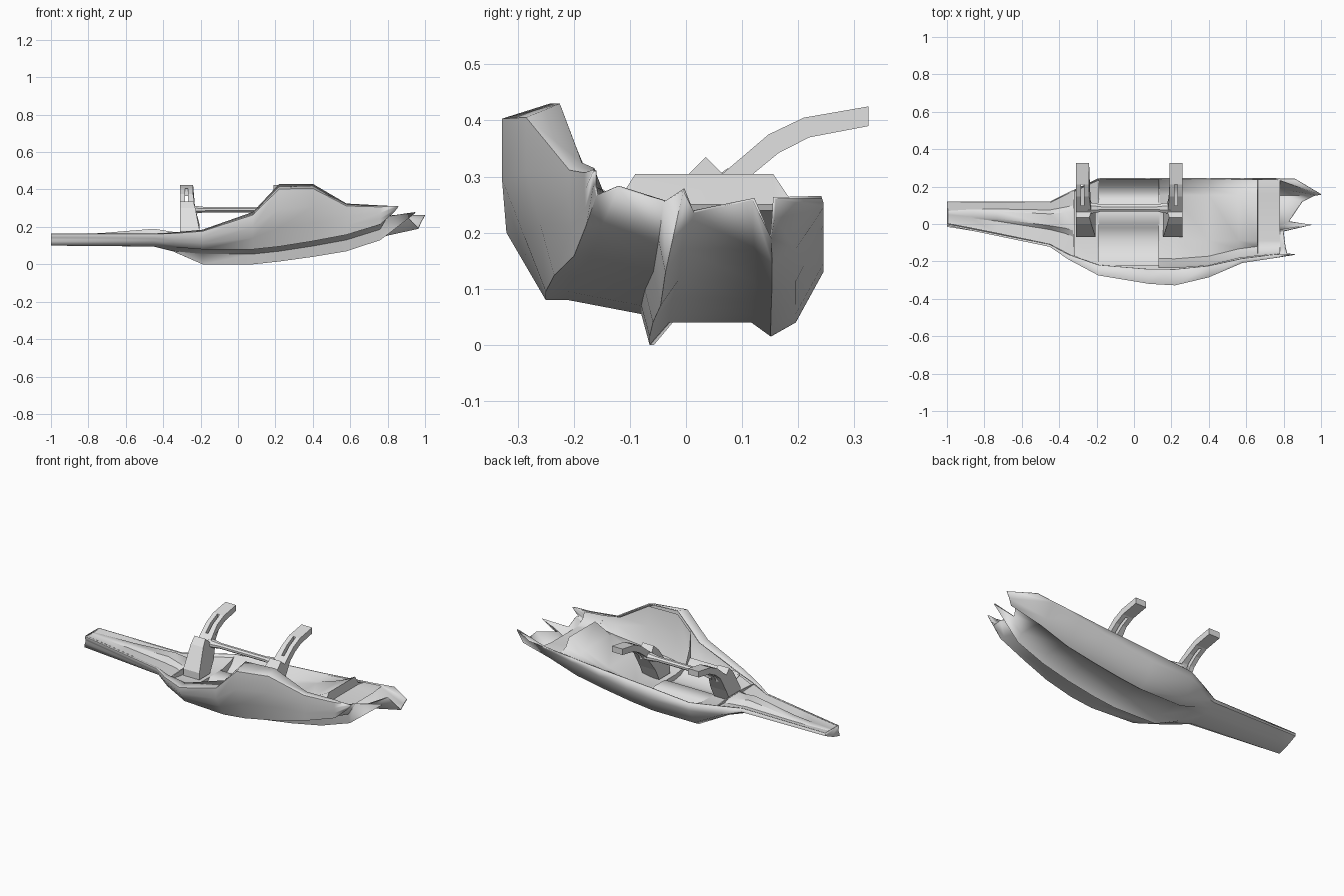
import bpy, bmesh

cube = bpy.data.objects.get("Cube")
if cube:
    bpy.data.objects.remove(cube)

grey = bpy.data.materials.new("light_grey")
grey.use_nodes = True
grey.diffuse_color = (0.75, 0.75, 0.75, 1)
grey.node_tree.nodes["Principled BSDF"].inputs["Base Color"].default_value = (0.75, 0.75, 0.75, 1)


def finish(name, bm, smooth=None):
    bmesh.ops.recalc_face_normals(bm, faces=bm.faces)
    mesh = bpy.data.meshes.new(name)
    bm.to_mesh(mesh)
    bm.free()
    mesh.materials.append(grey)
    ob = bpy.data.objects.new(name, mesh)
    bpy.context.collection.objects.link(ob)
    if smooth:
        bpy.ops.object.select_all(action='DESELECT')
        ob.select_set(True)
        bpy.context.view_layer.objects.active = ob
        bpy.ops.object.shade_smooth_by_angle(angle=smooth)
    return ob


def loft(name, sections, caps=(), closed=False, smooth=0.6):
    bm = bmesh.new()
    rows = [[bm.verts.new(p) for p in s] for s in sections]
    n = len(rows[0])
    for a, b in zip(rows, rows[1:]):
        for i in range(n if closed else n - 1):
            j = (i + 1) % n
            bm.faces.new((a[i], a[j], b[j], b[i]))
    for i in caps:
        bm.faces.new(rows[i])
    return finish(name, bm, smooth)


def plate(name, outline, x0, x1):
    return loft(name, [[(x, y, z) for y, z in outline] for x in (x0, x1)],
                caps=(0, 1), closed=True, smooth=None)


# Hull stations: x, rear y, front crease y, bulge, keel z, rear rim z, front rim z, depth scale
stations = [
    (-1, .12, 0, .008, .10, .165, .165, .35),
    (-.45, .12, -.11, .012, .095, .165, .165, .4),
    (-.35, .17, -.165, .025, .07, .17, .17, .6),
    (-.19, .245, -.23, .045, 0, .178, .185, 1),
    (.08, .245, -.25, .07, 0, .2, .28, 1),
    (.22, .245, -.25, .078, .015, .21, .43, 1),
    (.4, .245, -.235, .05, .04, .222, .43, 1.05),
    (.58, .245, -.2, .008, .07, .238, .325, 1.1),
    (.76, .245, -.178, .003, .129, .253, .315, 1.05),
]
# Underside ridges: position across the width, height above the keel
ridges = [(0, .13), (.1, .04), (.19, .015), (.26, .04), (.555, .04),
          (.626, 0), (.656, .055), (.92, .08), (1, .08)]


def hull_section(x, yr, yf, bulge, zb, zr, zf, s):
    pts = [(x, yr, zr)]
    for u, h in ridges:
        # The tail has a plain rounded underside
        rise = .16 * (u - .55) ** 2 if s < .7 else s * h
        y = yr - (yr + .25) * u + (yf + .25) * u * u
        pts.append((x, y, min(zb + rise, zr - .008)))
    z9 = pts[-1][2]
    for out, up in ((.5, .3), (1, .6), (1, .92)):
        pts.append((x, yf - bulge * out, z9 + (zf - z9) * up))
    pts.append((x, yf - bulge * .1 + .015 * min(1, s) ** 3, zf))
    return pts


# Jagged open end of the hull
teeth = [(.86, .243, .26), (1, .16, .26), (.98, .158, .225), (.965, .152, .19),
         (.9, .118, .258), (.83, .015, .235), (.95, -.005, .275), (.8, -.04, .255),
         (.81, -.12, .28), (.82, -.16, .265), (.84, -.165, .285), (.86, -.165, .31),
         (.83, -.167, .312), (.8, -.166, .313)]
hull = loft("hull_shell", [hull_section(*s) for s in stations] + [teeth], caps=(0,), smooth=1.0)
mod = hull.modifiers.new("thickness", 'SOLIDIFY')
mod.thickness = .006
mod.offset = -1

# Bowl-shaped floor climbing to a raised lip, then dropping to the jagged end
floor = []
for x, edge, mid, yf, zr, zf in ((.14, .145, .13, -.235, .2, .33), (.22, .16, .145, -.236, .205, .41),
                                 (.4, .195, .195, -.222, .217, .415), (.56, .235, .255, -.183, .233, .322),
                                 (.66, .258, .305, -.17, .24, .31), (.663, .25, .25, -.17, .24, .31),
                                 (.78, .245, .24, -.16, .25, .305)):
    floor.append([(x, .238, zr), (x, .187, edge), (x, .155, mid), (x, -.09, mid),
                  (x, yf + .05, edge), (x, yf + .012, (edge + zf) / 2), (x, yf, zf)])
loft("rear_floor", floor, smooth=0.8)

# Shallow grooved bay between the arms
bay = [(.238, .175), (.205, .13), (.17, .105), (.13, .105), (.105, .135), (.005, .135),
       (-.02, .11), (-.08, .1), (-.14, .11), (-.2, .145), (-.225, .18)]
loft("bay_floor", [[(x, y, z) for y, z in bay] for x in (-.19, .135)], smooth=0.9)

# Step closing the front of the floor
plate("floor_step", [(y, z) for _, y, z in floor[0]] +
      [(-.235, .15), (-.15, .1), (-.06, .08), (.1, .08), (.19, .09)], .132, .14)

# Tail deck with its raised spine
deck = []
for x, yr, yf, hi, lo, top in ((-.995, .117, .002, .07, .045, .161), (-.87, .117, -.022, .078, .03, .161),
                               (-.73, .117, -.05, .08, .015, .167), (-.45, .115, -.108, .075, -.03, .19),
                               (-.37, .155, -.15, .09, -.05, .177), (-.32, .178, -.175, .1, -.07, .17)):
    inset = (hi - lo) * .2
    deck.append([(x, yr, .163), (x, hi, .158), (x, hi - inset, top),
                 (x, lo + inset, top), (x, lo, .158), (x, yf, .163)])
loft("tail_deck", deck, smooth=0.5)

# Bulkheads and the ledge that carries the tail-side arm
plate("tail_bulkhead", [(.178, .165), (.08, .172), (-.08, .172), (-.172, .165),
                        (-.15, .11), (0, .08), (.15, .1)], -.325, -.318)
plate("middle_bulkhead", [(.235, .165), (.13, .135), (-.12, .135), (-.232, .165),
                          (-.21, .1), (-.05, .08), (.1, .08), (.2, .09)], -.194, -.188)
loft("arm_ledge", [[(-.32, .175, .155), (-.32, .08, .14), (-.32, -.08, .14), (-.32, -.17, .155)],
                   [(-.19, .235, .16), (-.19, .13, .135), (-.19, -.12, .135), (-.19, -.23, .16)]])

# Pair of curved arms, mirrored about the middle of the crossbar
MID = -.025
arm_outline = [(-.07, .14), (-.07, .18), (0, .3), (.035, .335), (.065, .305), (.147, .375),
               (.21, .405), (.325, .425), (.325, .39), (.22, .37), (.165, .342),
               (.12, .305), (.065, .21), (.03, .14)]
for side, label in ((-1, "tail_side"), (1, "open_side")):
    outer = [(MID + side * .285, y, z) for y, z in arm_outline]
    inner = []
    for y, z in arm_outline:
        flare = min(1, max(0, (.34 - z) / .12))
        inner.append((MID + side * (.215 - .035 * flare), y, z))
    arm = loft(label + "_arm", [outer, inner], caps=(0, 1), closed=True, smooth=None)

    # Slot through the arm
    bm = bmesh.new()
    bmesh.ops.create_cube(bm, size=1)
    bmesh.ops.scale(bm, vec=(.016, .11, .3), verts=bm.verts)
    bmesh.ops.translate(bm, vec=(MID + side * .25, .155, .38), verts=bm.verts)
    cutter = finish(label + "_slot_cutter", bm)
    cutter.hide_render = True
    cutter.hide_viewport = True
    cut = arm.modifiers.new("slot", 'BOOLEAN')
    cut.operation = 'DIFFERENCE'
    cut.solver = 'EXACT'
    cut.object = cutter

# Crossbar with thicker ends
bar = []
for d, ry, rz in ((-.22, .03, .022), (-.18, .026, .018), (-.15, .018, .014),
                  (.15, .018, .014), (.18, .026, .018), (.22, .03, .022)):
    bar.append([(MID + d, .085 + ry * a, .292 + rz * b) for a, b in
                ((1, .4), (.4, 1), (-.4, 1), (-1, .4), (-1, -.4), (-.4, -1), (.4, -1), (1, -.4))])
loft("crossbar", bar, caps=(0, -1), closed=True, smooth=0.5)
